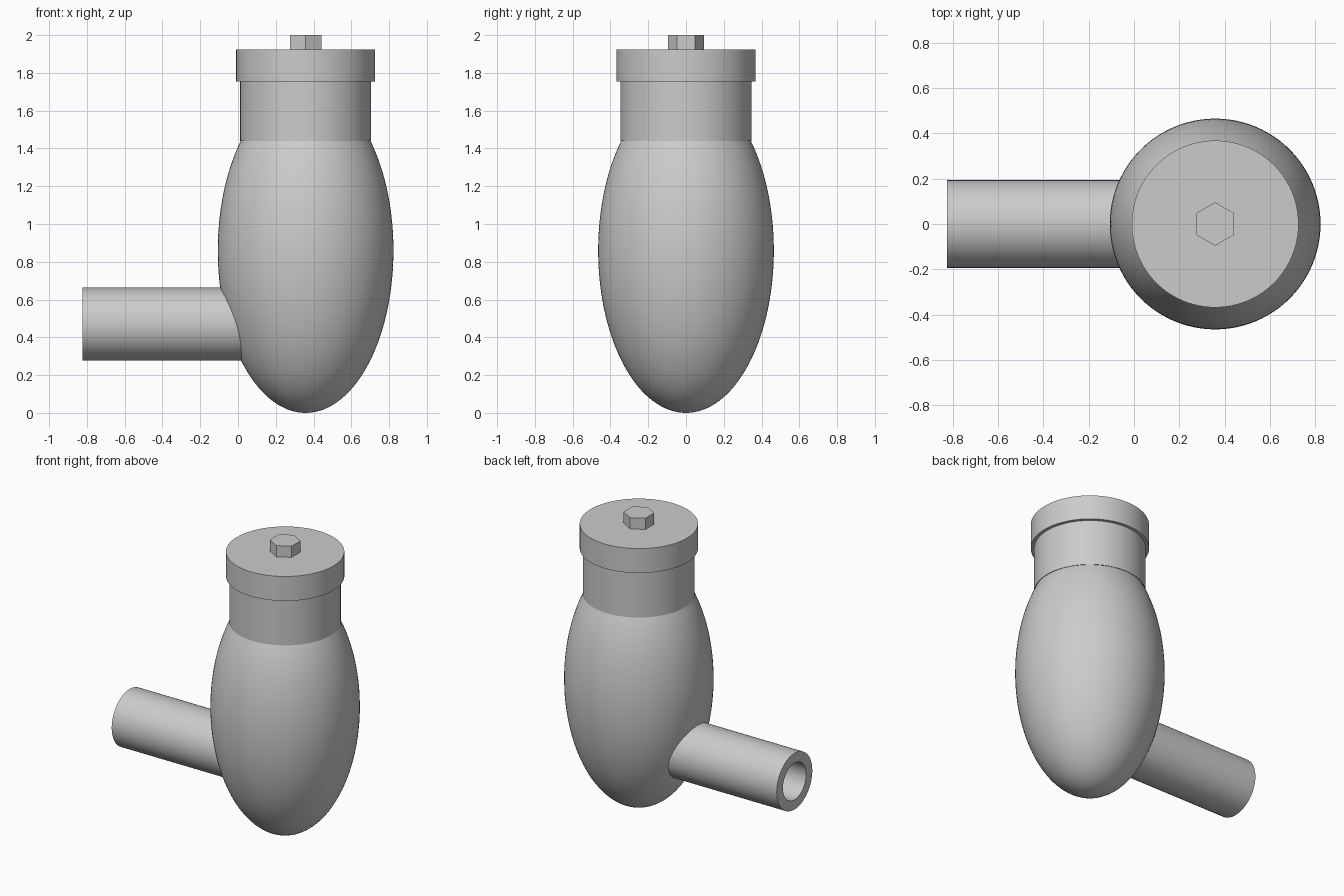
import bpy, bmesh
from math import pi, sin, cos, radians
from mathutils import Matrix

if "Cube" in bpy.data.objects:
    bpy.data.objects.remove(bpy.data.objects["Cube"])

AXIS_X = 0.358  # vertical axis of the vessel


def lathe(name, profile, matrix, sides=96, closed=False, smooth=True):
    """Revolve (radius, height) points about z, then place with matrix."""
    bm = bmesh.new()
    rings = []
    for r, z in profile:
        if r < 1e-6:
            rings.append([bm.verts.new((0, 0, z))] * sides)
        else:
            rings.append([bm.verts.new((r * sin(2 * pi * i / sides), r * cos(2 * pi * i / sides), z))
                          for i in range(sides)])
    pairs = list(zip(rings, rings[1:]))
    if closed:
        pairs.append((rings[-1], rings[0]))
    for a, b in pairs:
        for i in range(sides):
            j = (i + 1) % sides
            bm.faces.new(dict.fromkeys((a[i], a[j], b[j], b[i])))
    bmesh.ops.recalc_face_normals(bm, faces=bm.faces)
    bm.transform(matrix)
    mesh = bpy.data.meshes.new(name)
    bm.to_mesh(mesh)
    bm.free()
    obj = bpy.data.objects.new(name, mesh)
    bpy.context.collection.objects.link(obj)
    if smooth:
        bpy.ops.object.select_all(action='DESELECT')
        obj.select_set(True)
        bpy.context.view_layer.objects.active = obj
        bpy.ops.object.shade_smooth_by_angle(angle=radians(30))
    return obj


upright = Matrix.Translation((AXIS_X, 0, 0))

# Egg-shaped body: ellipsoid cut off where the neck begins
R, H, STEPS, TOP = 0.465, 0.86, 48, radians(132.5)
body = [(R * sin(TOP * i / STEPS), H - H * cos(TOP * i / STEPS)) for i in range(STEPS + 1)]
lathe("body", body + [(0, body[-1][1])], upright)

# Neck, cap and hexagonal nut
lathe("neck", [(0, 1.44), (0.347, 1.44), (0.347, 1.755), (0, 1.755)], upright)
lathe("cap", [(0, 1.755), (0.368, 1.755), (0.368, 1.923), (0, 1.923)], upright)
lathe("hex_nut", [(0, 1.92), (0.096, 1.92), (0.096, 2.0), (0, 2.0)], upright, sides=6, smooth=False)

# Hollow side pipe running into the body
sideways = Matrix.Translation((-0.824, 0, 0.47)) @ Matrix.Rotation(pi / 2, 4, 'Y')
lathe("side_pipe", [(0.193, 0), (0.193, 0.95), (0.126, 0.95), (0.126, 0)], sideways, sides=64, closed=True)
